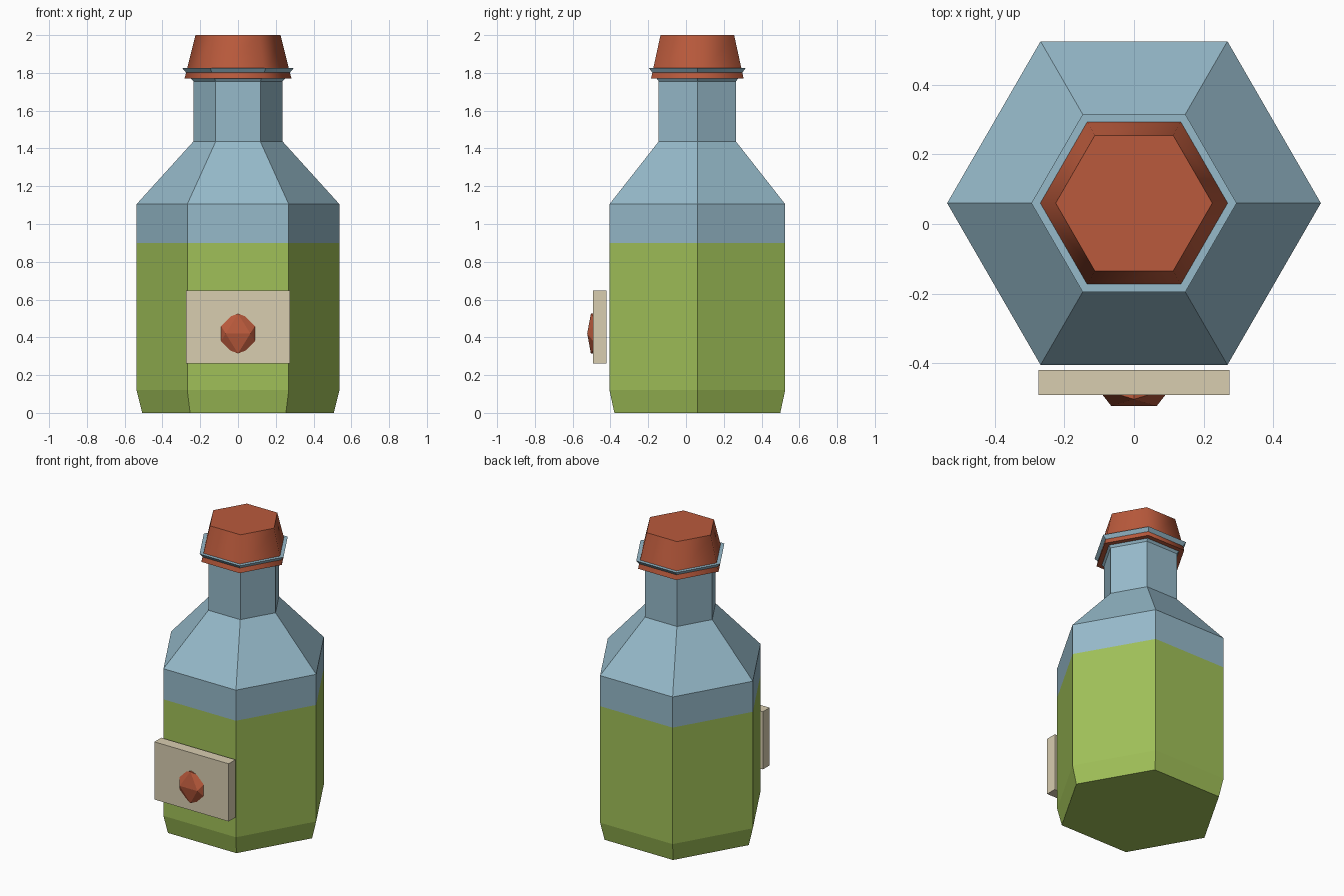
import bpy, bmesh, math
from mathutils import Vector

cube = bpy.data.objects.get("Cube")
if cube:
    bpy.data.objects.remove(cube, do_unlink=True)

CENTRE_Y = 0.06


def material(name, r, g, b):
    """Flat material from 0-255 display values, stored as linear."""
    lin = [((c / 255 + 0.055) / 1.055) ** 2.4 for c in (r, g, b)] + [1.0]
    mat = bpy.data.materials.new(name)
    mat.use_nodes = True
    mat.diffuse_color = lin
    bsdf = mat.node_tree.nodes["Principled BSDF"]
    bsdf.inputs["Base Color"].default_value = lin
    bsdf.inputs["Roughness"].default_value = 0.8
    return mat


glass = material("pale blue glass", 150, 186, 202)
liquid = material("green liquid", 160, 192, 88)
red = material("red brown cork", 186, 90, 60)
paper = material("cream paper", 216, 205, 176)


def finish(bm, name, *mats):
    bmesh.ops.recalc_face_normals(bm, faces=bm.faces)
    mesh = bpy.data.meshes.new(name)
    bm.to_mesh(mesh)
    bm.free()
    obj = bpy.data.objects.new(name, mesh)
    for mat in mats:
        mesh.materials.append(mat)
    bpy.context.collection.objects.link(obj)
    return obj


def hex_loft(profile):
    """Closed six-sided solid from (radius, height) points."""
    bm = bmesh.new()
    rings = []
    for radius, z in profile:
        rings.append([bm.verts.new((radius * math.cos(i * math.pi / 3),
                                    CENTRE_Y + radius * math.sin(i * math.pi / 3), z))
                      for i in range(6)])
    for low, high in zip(rings, rings[1:]):
        for i in range(6):
            j = (i + 1) % 6
            bm.faces.new((low[i], low[j], high[j], high[i]))
    bm.faces.new(rings[0][::-1])
    bm.faces.new(rings[-1])
    return bm


# Bottle with a flared lip; the liquid shows below its fill line
FILL = 0.90
bm = hex_loft([(0.507, 0), (0.537, 0.12), (0.537, FILL), (0.537, 1.105),
               (0.236, 1.437), (0.236, 1.755), (0.295, 1.825)])
for face in bm.faces:
    face.material_index = int(face.calc_center_median().z < FILL)
finish(bm, "bottle", glass, liquid)

# Tapered cork with softly shaded sides and a crisp rim
cork = finish(hex_loft([(0.283, 1.77), (0.225, 2.0)]), "cork", red)
bpy.ops.object.select_all(action='DESELECT')
cork.select_set(True)
bpy.context.view_layer.objects.active = cork
bpy.ops.object.shade_smooth_by_angle(angle=math.radians(65))

# Label plate standing just off the front
bm = bmesh.new()
bmesh.ops.create_cube(bm, size=1)
for v in bm.verts:
    v.co = Vector((v.co.x * 0.55, v.co.y * 0.072 - 0.456, v.co.z * 0.386 + 0.454))
finish(bm, "label", paper)

# Flattened twenty-sided seal, from three crossed golden rectangles
bm = bmesh.new()
SHORT, LONG = 0.526, 0.851
for a in (-SHORT, SHORT):
    for b in (-LONG, LONG):
        for x, y, z in ((a, b, 0), (0, a, b), (b, 0, a)):
            bm.verts.new((x * 0.124, y * 0.06 - 0.472, z * 0.124 + 0.42))
bmesh.ops.convex_hull(bm, input=bm.verts)
finish(bm, "seal", red)
